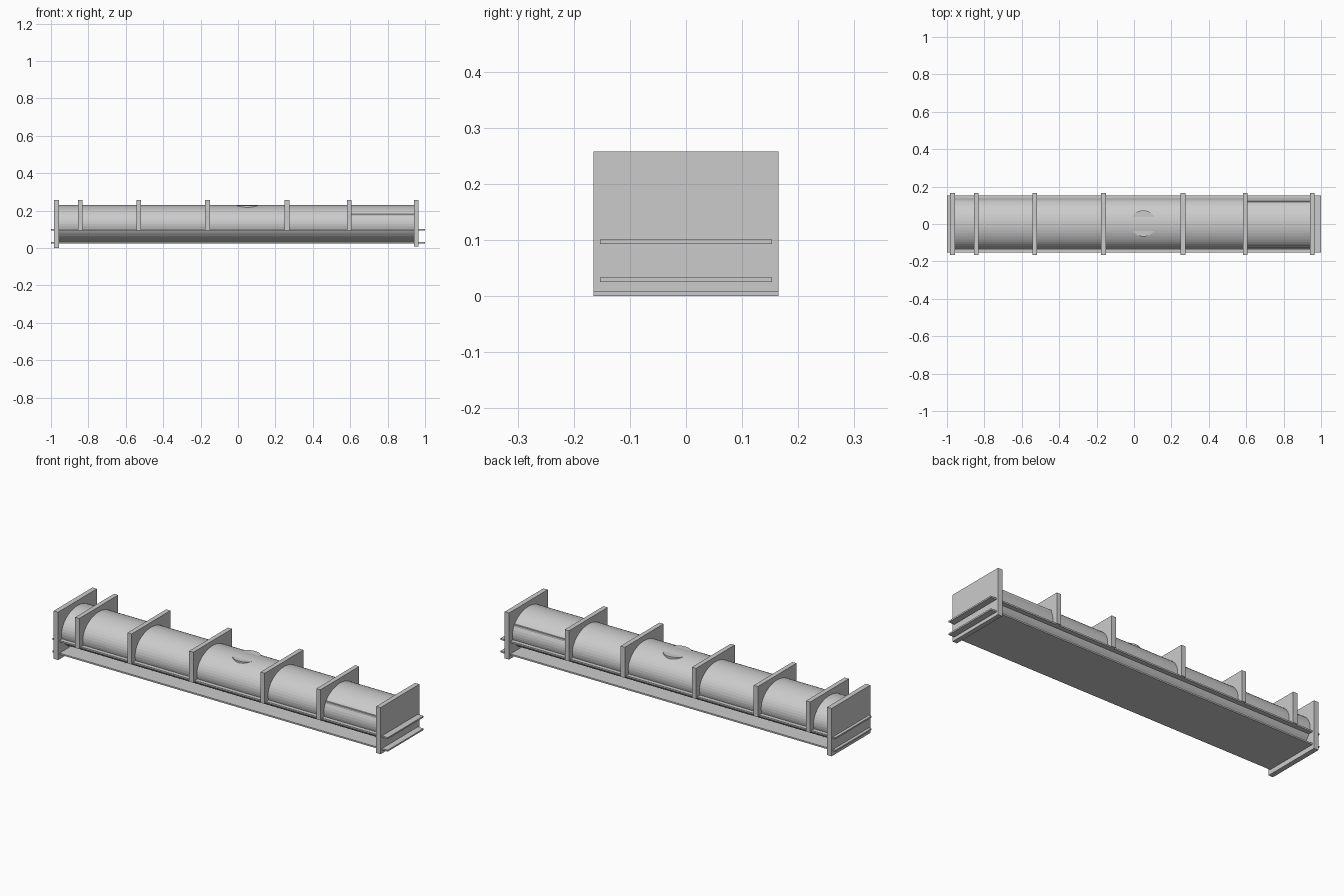
import bpy
import math

if "Cube" in bpy.data.objects:
    bpy.data.objects.remove(bpy.data.objects["Cube"])


def box(name, x0, x1, half_y, z0, z1):
    """Slab centred on y = 0."""
    bpy.ops.mesh.primitive_cube_add(size=1, location=((x0 + x1) / 2, 0, (z0 + z1) / 2))
    ob = bpy.context.object
    ob.name = name
    ob.scale = (x1 - x0, 2 * half_y, z1 - z0)
    bpy.ops.object.transform_apply(location=False, rotation=False, scale=True)
    return ob


# Long tank body with a flattened round section
bpy.ops.mesh.primitive_cylinder_add(vertices=48, radius=1, depth=1.91,
                                    location=(-0.008, 0, 0.128),
                                    rotation=(0, math.pi / 2, 0))
body = bpy.context.object
body.name = "tank_body"
body.scale = (0.103, 0.136, 1)
bpy.ops.object.transform_apply(location=False, rotation=True, scale=True)

# Two thin decks running the full length
for name, z in (("lower_deck", 0.025), ("upper_deck", 0.093)):
    box(name, -1.0, 1.0, 0.153, z, z + 0.008)

# End plates reach down to the ground
box("left_end_plate", -0.984, -0.957, 0.165, 0.0, 0.258)
box("right_end_plate", 0.940, 0.966, 0.165, 0.007, 0.258)

# Upright ribs resting on the upper deck
for i, x in enumerate((-0.843, -0.531, -0.163, 0.262, 0.595)):
    box(f"rib_{i + 1}", x - 0.0125, x + 0.0125, 0.165, 0.093, 0.258)

# Side ledge in the last bay
box("side_ledge", 0.60, 0.945, 0.124, 0.168, 0.181)

# Round hatch sunk into the top of the body
bpy.ops.mesh.primitive_cylinder_add(vertices=32, radius=0.07, depth=0.08,
                                    location=(0.05, 0.003, 0.187))
hatch = bpy.context.object
hatch.name = "top_hatch"
bpy.ops.object.shade_smooth_by_angle(angle=math.radians(30))
